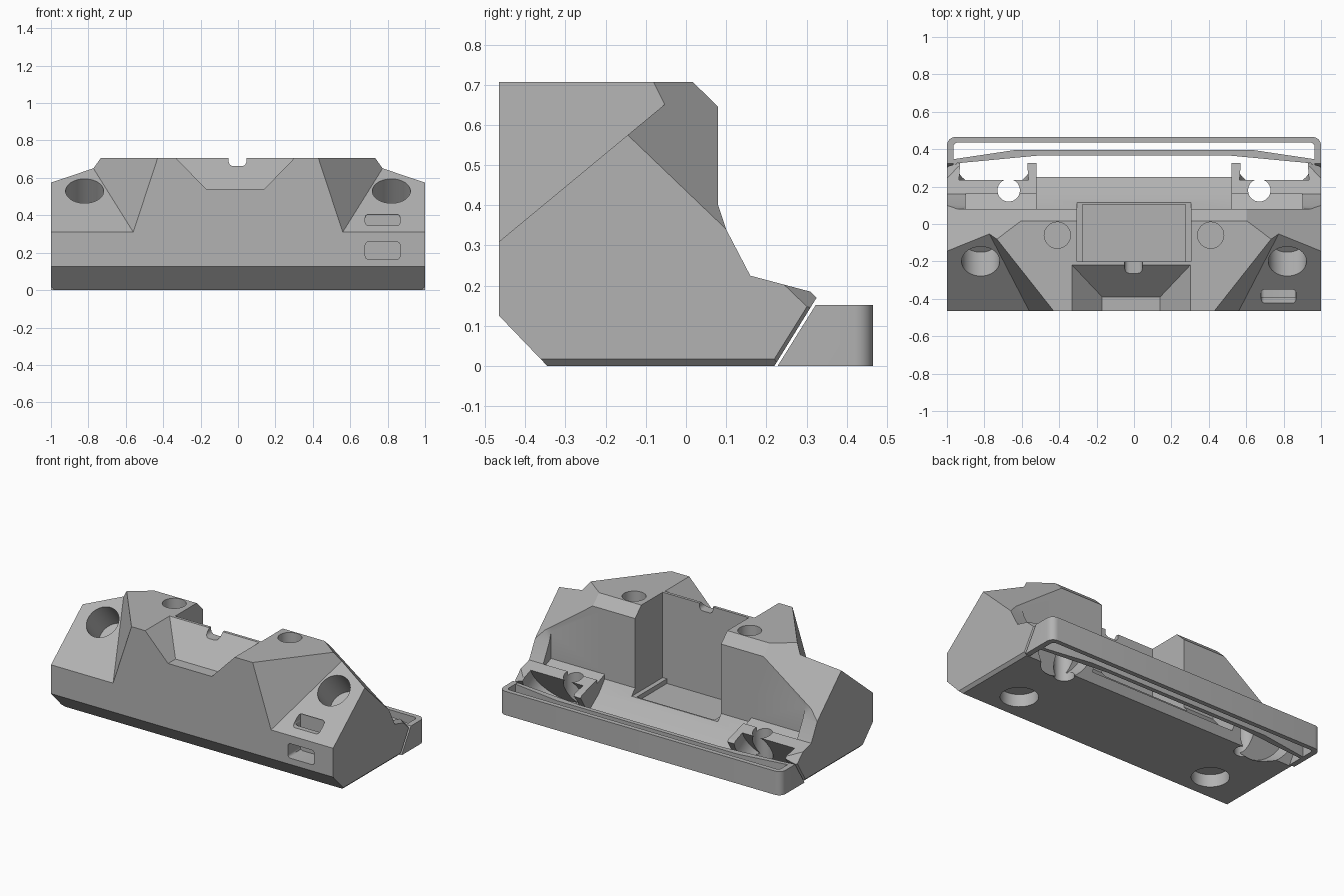
import bpy, bmesh
from math import radians, atan2
from mathutils import Vector, Matrix

cube = bpy.data.objects.get("Cube")
if cube:
    bpy.data.objects.remove(cube, do_unlink=True)

grey = bpy.data.materials.new("matte grey")
grey.use_nodes = True
GREY = (0.45, 0.45, 0.45, 1)
grey.diffuse_color = GREY
grey.node_tree.nodes["Principled BSDF"].inputs["Base Color"].default_value = GREY


def make(name, bm):
    bmesh.ops.recalc_face_normals(bm, faces=bm.faces)
    mesh = bpy.data.meshes.new(name)
    bm.to_mesh(mesh)
    bm.free()
    mesh.materials.append(grey)
    ob = bpy.data.objects.new(name, mesh)
    bpy.context.collection.objects.link(ob)
    return ob


def prism(points, lo, hi, axis):
    """Extrude a 2D outline along x (points are y,z) or z (points are x,y)."""
    bm = bmesh.new()
    to3d = (lambda p: (lo, p[0], p[1])) if axis == "x" else (lambda p: (p[0], p[1], lo))
    face = bm.faces.new([bm.verts.new(to3d(p)) for p in points])
    new = bmesh.ops.extrude_face_region(bm, geom=[face])["geom"]
    step = Vector((hi - lo, 0, 0)) if axis == "x" else Vector((0, 0, hi - lo))
    bmesh.ops.translate(bm, vec=step, verts=[v for v in new if isinstance(v, bmesh.types.BMVert)])
    return bm


def box(x, y, z, bevel=0, along=1):
    bm = prism([(x[0], y[0]), (x[1], y[0]), (x[1], y[1]), (x[0], y[1])], z[0], z[1], "z")
    if bevel:
        edges = [e for e in bm.edges if abs((e.verts[0].co - e.verts[1].co)[along]) > 0.001]
        bmesh.ops.bevel(bm, geom=edges, offset=bevel, segments=4, profile=0.5, affect="EDGES")
    return bm


def wedge(x, y, z, *planes):
    """Box trimmed to the side of each plane that its normal points to."""
    bm = box(x, y, z)
    for point, normal in planes:
        bmesh.ops.bisect_plane(bm, geom=bm.verts[:] + bm.edges[:] + bm.faces[:],
                               plane_co=point, plane_no=normal, clear_inner=True)
        bmesh.ops.holes_fill(bm, edges=[e for e in bm.edges if e.is_boundary])
    return bm


def hull(points):
    bm = bmesh.new()
    for p in points:
        bm.verts.new(p)
    bmesh.ops.convex_hull(bm, input=bm.verts)
    return bm


def drill(centre, radius, depth, direction=(0, 0, 1)):
    """Cylinder reaching depth on both sides of centre."""
    bm = bmesh.new()
    turn = Vector((0, 0, 1)).rotation_difference(Vector(direction)).to_matrix().to_4x4()
    bmesh.ops.create_cone(bm, cap_ends=True, segments=40, radius1=radius, radius2=radius,
                          depth=2 * depth, matrix=Matrix.Translation(centre) @ turn)
    return bm


def cut(target, bm, mirror=False):
    if mirror:
        other = bm.copy()
        bmesh.ops.scale(other, vec=(-1, 1, 1), verts=other.verts)
        cut(target, other)
    tool = make("cutter", bm)
    tool.hide_render = True
    mod = target.modifiers.new("cut", "BOOLEAN")
    mod.operation, mod.solver, mod.object = "DIFFERENCE", "EXACT", tool
    bpy.context.view_layer.objects.active = target
    bpy.ops.object.modifier_apply(modifier=mod.name)
    bpy.data.objects.remove(tool, do_unlink=True)


def finish(ob):
    bpy.ops.object.select_all(action="DESELECT")
    ob.select_set(True)
    bpy.context.view_layer.objects.active = ob
    bpy.ops.object.shade_smooth_by_angle(angle=radians(25))


# Main body: side profile swept across the width
body = make("body", prism([(-.465, .125), (-.345, 0), (.22, 0), (.325, .17), (.31, .185),
                           (.16, .225), (.1, .34), (.08, .4), (.08, .645), (.017, .707),
                           (-.465, .707)], -1, 1, "x"))

# Sloped shoulders at the front and rear corners
slope_co, slope_no = Vector((.56, -.465, .31)), Vector((0, -.828, 1))
side_no = Vector((.162, -.128, .0533))
cut(body, wedge((.3, 1.2), (-.7, .4), (.2, .9), (slope_co, slope_no), (slope_co, side_no)), True)
cut(body, wedge((.2, 1.2), (-.5, .5), (-.1, .9),
                (Vector((1, -.145, .575)), Vector((.0408, .054, .0564)))), True)

# Small chamfers round the bottom and rear of each end
cut(body, wedge((.8, 1.2), (-.6, .5), (-.1, .2), (Vector((1, 0, .018)), Vector((1, 0, -1)))), True)
cut(body, wedge((.8, 1.2), (0, .5), (-.1, .3),
                (Vector((1, .24, .05)), Vector((1, .85, -.53)))), True)

# Centre pocket, open to the rear, with a narrow ledge along each side
cut(body, box((-.305, .305), (-.2, .6), (.16, .9)))
cut(body, box((-.275, .275), (-.2, .105), (.13, .3)))

# Sloping rear apron between the two arms
cut(body, prism([(.08, .2), (.14, .13), (.25, .05), (.6, .05), (.6, .9), (.08, .9)], -.52, .52, "x"))
cut(body, prism([(.08, .23), (.16, .2), (.16, .9), (.08, .9)], -.9, .9, "x"))

# Flared recess and cable notch in the front wall
cut(body, hull([(-.17, -.39, .54), (.14, -.39, .54), (-.17, -.6, .54), (.14, -.6, .54),
                (-.345, -.205, .72), (.315, -.205, .72), (-.345, -.6, .72), (.315, -.6, .72)]))
cut(body, box((-.05, .045), (-.3, -.15), (.663, .8), .025))

# Round holes: angled shoulder sockets, tower tops, underside seats, rear screws
cut(body, drill((.82, -.2, .53), .102, .2, slope_no), True)
cut(body, drill((.41, -.06, .707), .07, .12), True)
cut(body, drill((.71, -.17, 0), .11, .08), True)
cut(body, drill((.67, .18, .1), .06, .2), True)
cut(body, drill((.75, .3, .12), .19, .1, (0, .85, -.53)), True)

# Strap slots joined inside the left shoulder
for low, high in ((.165, .258), (.345, .405)):
    cut(body, box((.68, .866), (-.6, -.34), (low, high), .018))
cut(body, box((.682, .864), (-.39, -.34), (.17, .4)))
finish(body)

# Rear frame: rounded outline, hollow inside, front edge leaning with the body
frame = make("rear_frame", box((-1, 1), (.2, .465), (0, .152)))
bm = bmesh.new()
bm.from_mesh(frame.data)
corners = [e for e in bm.edges if all(v.co.y > .4 for v in e.verts)
           and abs(e.verts[0].co.z - e.verts[1].co.z) > .1]
bmesh.ops.bevel(bm, geom=corners, offset=.045, segments=6, profile=.5, affect="EDGES")
bm.to_mesh(frame.data)
bm.free()
cut(frame, box((-.965, .965), (0, .435), (-.1, .3), .02, 2))
cut(frame, wedge((-1.2, 1.2), (0, .6), (-.1, .3), (Vector((0, .228, 0)), Vector((0, -.85, .53)))))
finish(frame)

# Bowed bar across the frame, ends resting on the side walls
half = [(.64, .395), (.975, .345), (.975, .322), (.5, .367)]
left = half
right = [(-x, y) for x, y in reversed(half)]
bar = make("bowed_bar", prism(left + right, 0, .15, "z"))
finish(bar)
